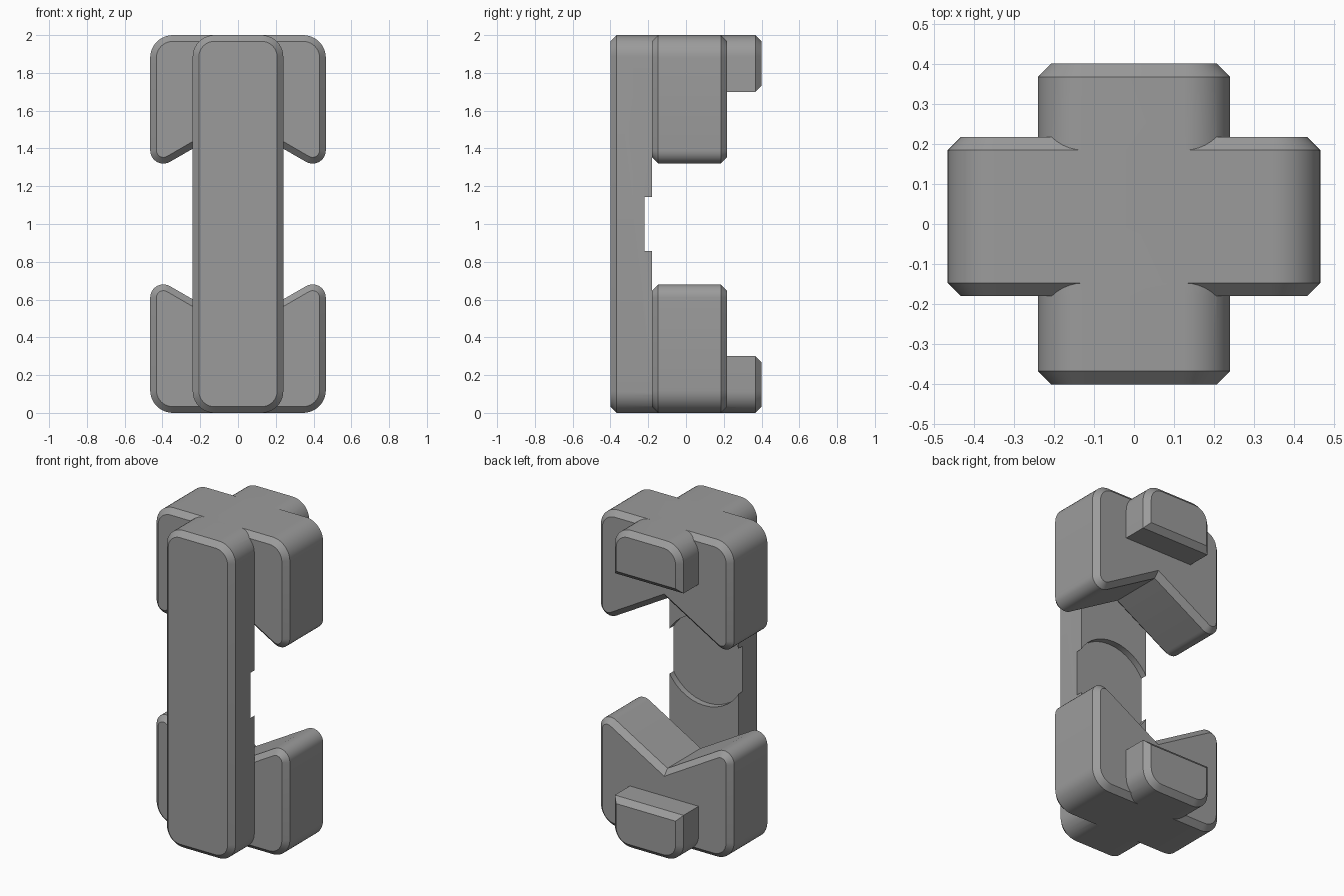
import bpy, bmesh, math
from mathutils import Vector, Matrix

if "Cube" in bpy.data.objects:
    bpy.data.objects.remove(bpy.data.objects["Cube"])

grey = bpy.data.materials.new("grey")
grey.diffuse_color = (0.33, 0.33, 0.33, 1)
grey.use_nodes = True
grey.node_tree.nodes["Principled BSDF"].inputs["Base Color"].default_value = grey.diffuse_color


def outline(corners, inset=0.0, seg=10):
    """Inset a counter-clockwise polygon of (x, z, radius) and round its corners."""
    pts = [Vector(c[:2]) for c in corners]
    loop, n = [], len(corners)
    for i in range(n):
        d1 = (pts[i] - pts[i - 1]).normalized()
        d2 = (pts[(i + 1) % n] - pts[i]).normalized()
        n1, n2 = Vector((-d1.y, d1.x)), Vector((-d2.y, d2.x))
        miter = (n1 + n2) / (1 + n1.dot(n2))
        p, r = pts[i] + miter * inset, corners[i][2] - inset
        if corners[i][2] == 0:
            loop.append(p)
            continue
        turn = math.atan2(d1.x * d2.y - d1.y * d2.x, d1.dot(d2))
        for k in range(seg + 1):
            loop.append(p + miter * r - Matrix.Rotation(turn * k / seg, 2) @ n1 * r)
    return loop


def prism(name, corners, rings, flip=False):
    """Loft the outline through (y, inset) rings; flip mirrors it to the lower end."""
    bm = bmesh.new()
    loops = []
    for y, inset in rings:
        loops.append([bm.verts.new((p.x, y, 2 - p.y if flip else p.y))
                      for p in outline(corners, inset)])
    for a, b in zip(loops, loops[1:]):
        for i in range(len(a)):
            j = (i + 1) % len(a)
            bm.faces.new((a[i], a[j], b[j], b[i]))
    bm.faces.new(loops[0])
    bm.faces.new(loops[-1])
    bmesh.ops.recalc_face_normals(bm, faces=bm.faces)
    me = bpy.data.meshes.new(name)
    bm.to_mesh(me)
    bm.free()
    me.materials.append(grey)
    ob = bpy.data.objects.new(name, me)
    bpy.context.collection.objects.link(ob)
    return ob


def combine(body, other, operation):
    mod = body.modifiers.new(operation, 'BOOLEAN')
    mod.operation, mod.solver, mod.object = operation, 'EXACT', other
    bpy.context.view_layer.objects.active = body
    bpy.ops.object.modifier_apply(modifier=mod.name)
    bpy.data.objects.remove(other)


C = 0.033           # chamfer
W, R = 0.24, 0.115  # bar half width and corner radius

# front bar
body = prism("connector_body",
             [(-W, 0, R), (W, 0, R), (W, 2, R), (-W, 2, R)],
             [(-0.4, C), (-0.4 + C, 0), (-0.18, 0)])

# winged ends with a V notch, and the stub behind each
apex, slope, X = 1.537, math.tan(math.radians(30)), 0.465
tip = apex - X * slope
wing = [(0, apex, 0), (X, tip, 0.07), (X, 2, 0.12), (-X, 2, 0.12), (-X, tip, 0.07)]
stub = [(-W, 1.7, 0), (W, 1.7, 0), (W, 2, R), (-W, 2, R)]
for flip in (False, True):
    end = prism("winged_end", wing,
                [(-0.18, C), (-0.18 + C, 0), (0.217 - C, 0), (0.217, C)], flip)
    combine(end, prism("stub", stub, [(-0.18, 0), (0.4 - C, 0), (0.4, C)], flip), 'UNION')
    combine(body, end, 'UNION')

# shallow round recess in the back of the bar
r = 0.28
disc = prism("recess_cutter", [(-r, 1 - r, r), (r, 1 - r, r), (r, 1 + r, r), (-r, 1 + r, r)],
             [(-0.22, 0), (-0.1, 0)])
combine(body, disc, 'DIFFERENCE')

bm = bmesh.new()
bm.from_mesh(body.data)
bmesh.ops.remove_doubles(bm, verts=bm.verts, dist=1e-5)
bm.to_mesh(body.data)
bm.free()

body.select_set(True)
bpy.context.view_layer.objects.active = body
bpy.ops.object.shade_smooth_by_angle(angle=math.radians(30))
